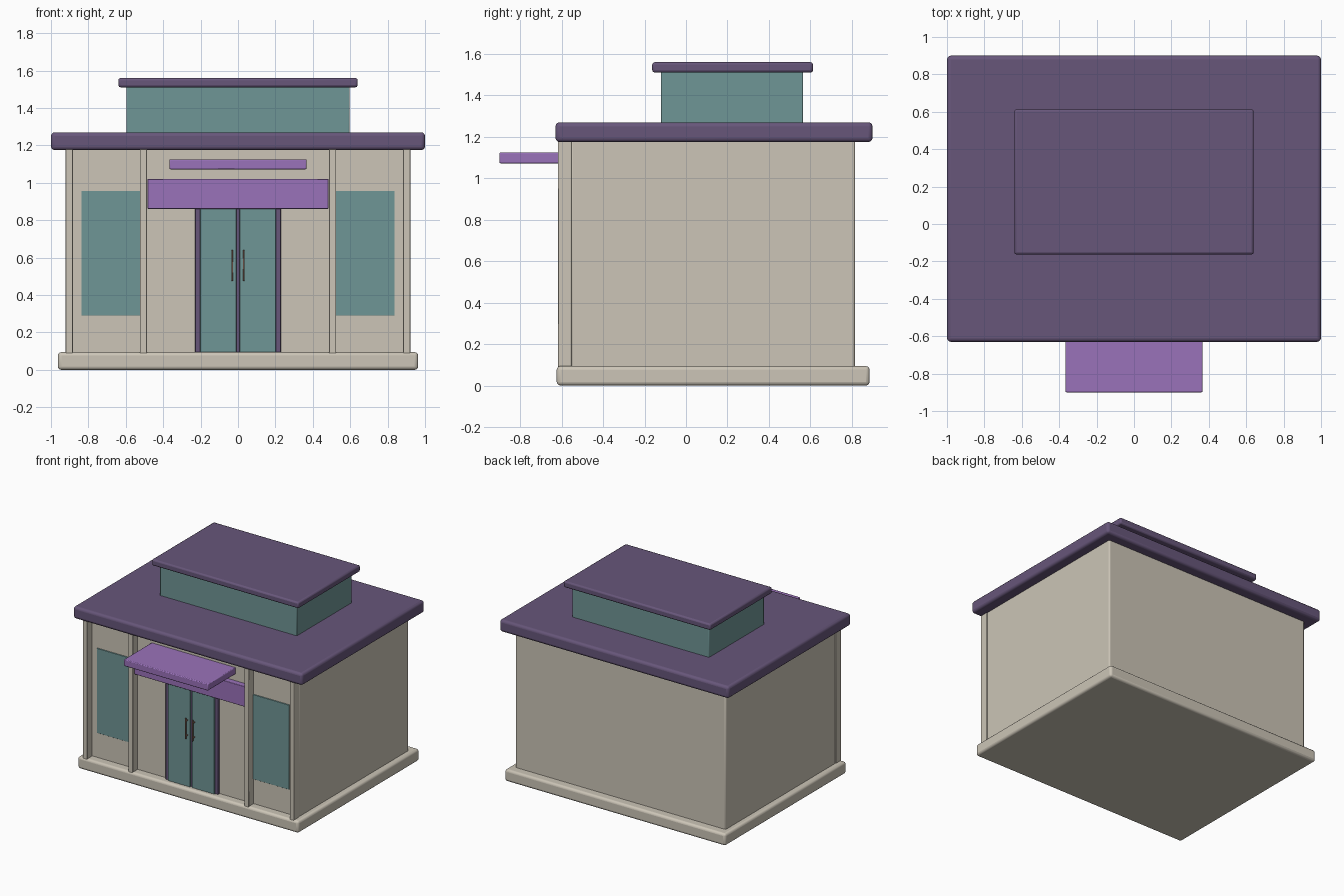
import bpy

if "Cube" in bpy.data.objects:
    bpy.data.objects.remove(bpy.data.objects["Cube"])


def material(name, rgb):
    # sRGB 0-255 converted to linear
    lin = [((c / 255 + 0.055) / 1.055) ** 2.4 for c in rgb]
    m = bpy.data.materials.new(name)
    m.diffuse_color = (*lin, 1)
    m.use_nodes = True
    m.node_tree.nodes["Principled BSDF"].inputs["Base Color"].default_value = m.diffuse_color
    return m


stone = material("warm stone", (204, 197, 183))
plum = material("dark plum", (103, 86, 122))
violet = material("violet", (154, 114, 186))
glass = material("teal glass", (111, 150, 150))
copper = material("copper", (160, 120, 105))


def box(name, x, y, z, mat, bevel=0.0, segments=2):
    """Box from (min, max) ranges, with optional rounded edges."""
    size = [r[1] - r[0] for r in (x, y, z)]
    bpy.ops.mesh.primitive_cube_add(size=1, location=[(r[0] + r[1]) / 2 for r in (x, y, z)])
    ob = bpy.context.object
    ob.name = name
    ob.scale = size
    bpy.ops.object.transform_apply(location=False, rotation=False, scale=True)
    ob.data.materials.append(mat)
    if bevel:
        mod = ob.modifiers.new("rounded edges", 'BEVEL')
        mod.width = bevel
        mod.segments = segments
        bpy.ops.object.shade_smooth_by_angle()
    return ob


def pair(name, x, y, z, mat, bevel=0.0):
    """The same box on the right and mirrored on the left."""
    box(name + "_right", x, y, z, mat, bevel)
    box(name + "_left", (-x[1], -x[0]), y, z, mat, bevel)


# Main body
box("base_plinth", (-0.963, 0.963), (-0.624, 0.886), (0, 0.094), stone, 0.018, 3)
box("walls", (-0.917, 0.917), (-0.555, 0.816), (0.08, 1.19), stone, 0.01)
box("main_roof", (-1, 1), (-0.63, 0.9), (1.175, 1.27), plum, 0.02, 3)

# Raised glazed box on the roof with its own cap
box("roof_lantern", (-0.597, 0.597), (-0.12, 0.565), (1.26, 1.515), glass, 0.005)
box("lantern_roof", (-0.64, 0.64), (-0.163, 0.613), (1.51, 1.56), plum, 0.012)

# Front columns
pair("corner_column", (0.883, 0.921), (-0.617, -0.553), (0.085, 1.185), stone, 0.004)
pair("inner_column", (0.486, 0.525), (-0.617, -0.553), (0.085, 1.185), stone, 0.004)

# Shop windows
pair("window", (0.505, 0.838), (-0.562, -0.55), (0.29, 0.957), glass, 0.002)

# Entrance: frame, two glass doors, handles
box("door_frame", (-0.229, 0.229), (-0.576, -0.55), (0.09, 0.89), plum, 0.003)
pair("door", (0.008, 0.203), (-0.586, -0.56), (0.092, 0.875), glass, 0.003)
pair("door_handle", (0.027, 0.035), (-0.614, -0.604), (0.475, 0.64), copper, 0.002)
for z in (0.495, 0.612):
    pair("handle_mount", (0.028, 0.034), (-0.606, -0.58), (z, z + 0.008), copper)

# Blank fascia over the door and projecting canopy
box("fascia_band", (-0.484, 0.484), (-0.6, -0.55), (0.861, 1.021), violet, 0.004)
box("canopy", (-0.367, 0.367), (-0.9, -0.55), (1.072, 1.125), violet, 0.006)
